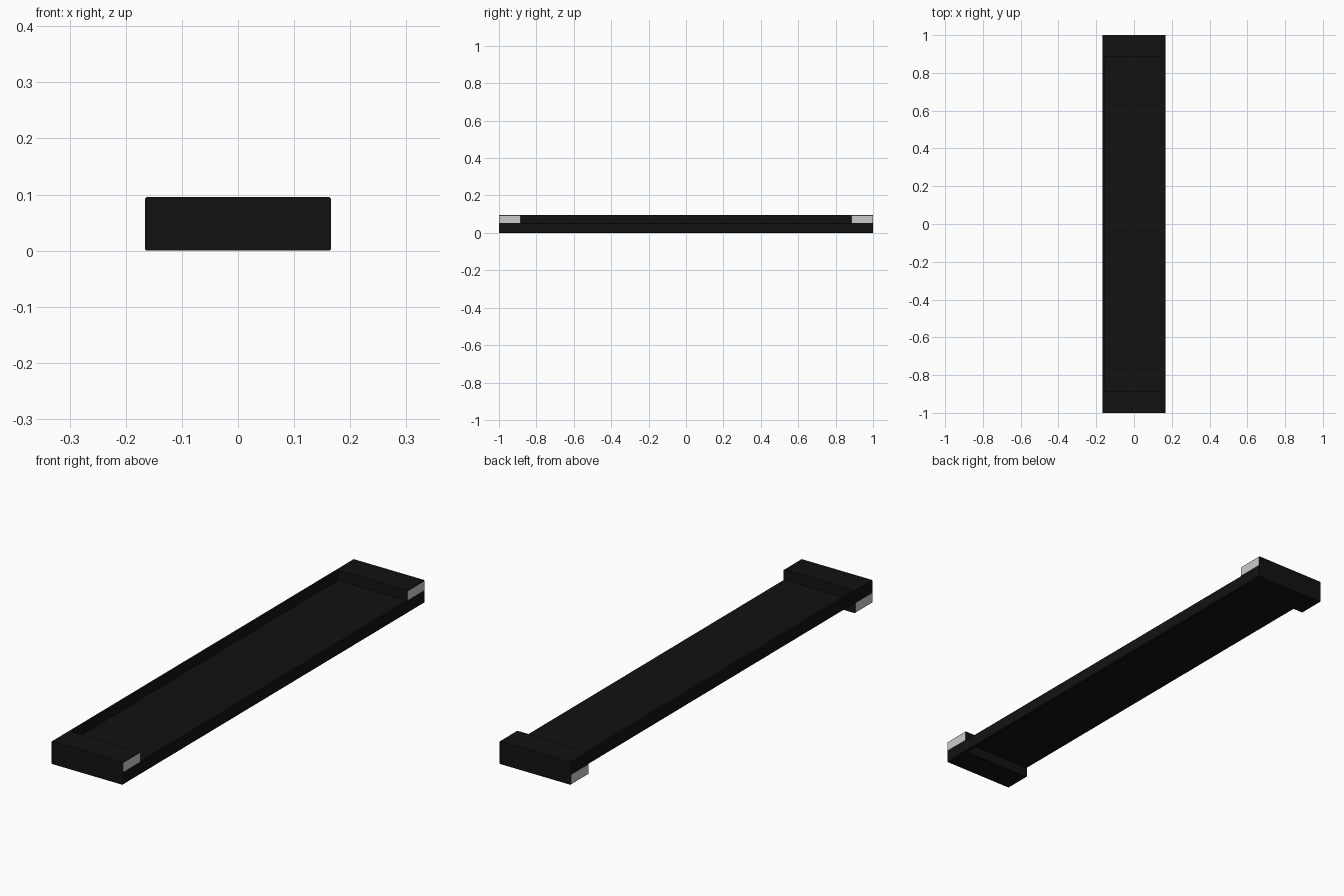
import bpy, bmesh

if "Cube" in bpy.data.objects:
    bpy.data.objects.remove(bpy.data.objects["Cube"])

W, H = 0.166, 0.0955          # half width, height
LO, HI = 0.042, 0.0535        # underside and top of the web
T = 0.0115                    # wall thickness
C = 0.003                     # small chamfer on folded corners
Y_IN = 0.885                  # inner face of the end blocks

black = bpy.data.materials.new("black")
black.diffuse_color = (0.006, 0.006, 0.006, 1)
black.use_nodes = True
black.node_tree.nodes["Principled BSDF"].inputs["Base Color"].default_value = black.diffuse_color


def extrude_profile(name, pts, y0, y1, grey_edges=()):
    """Extrude an (x, z) outline along y; listed outline edges stay bare grey."""
    bm = bmesh.new()
    a = [bm.verts.new((x, y0, z)) for x, z in pts]
    b = [bm.verts.new((x, y1, z)) for x, z in pts]
    bm.faces.new(a)
    bm.faces.new(b[::-1])
    n = len(pts)
    for i in range(n):
        j = (i + 1) % n
        f = bm.faces.new((a[i], b[i], b[j], a[j]))
        f.material_index = 1 if i in grey_edges else 0
    bmesh.ops.recalc_face_normals(bm, faces=bm.faces)
    me = bpy.data.meshes.new(name)
    bm.to_mesh(me)
    bm.free()
    me.materials.append(black)
    if grey_edges:
        me.materials.append(None)
    ob = bpy.data.objects.new(name, me)
    bpy.context.collection.objects.link(ob)
    return ob


# Z-shaped rail: left flange up, right flange down, flat web between
half = [(-W + C, LO), (W - T, LO), (W - T, 0), (W - C, 0), (W, C), (W, HI - C)]
z_profile = half + [(-x, H - z) for x, z in half]
extrude_profile("z_rail", z_profile, -Y_IN, Y_IN)

# End blocks: full section, grey side patches where the flange is absent
half = [(-W + C, 0), (W - C, 0), (W, C), (W, HI), (W, H - C)]
block = half + [(-x, H - z) for x, z in half]
for name, y0, y1 in (("front_end_block", -1, -Y_IN), ("back_end_block", Y_IN, 1)):
    extrude_profile(name, block, y0, y1, grey_edges=(3, 8))
